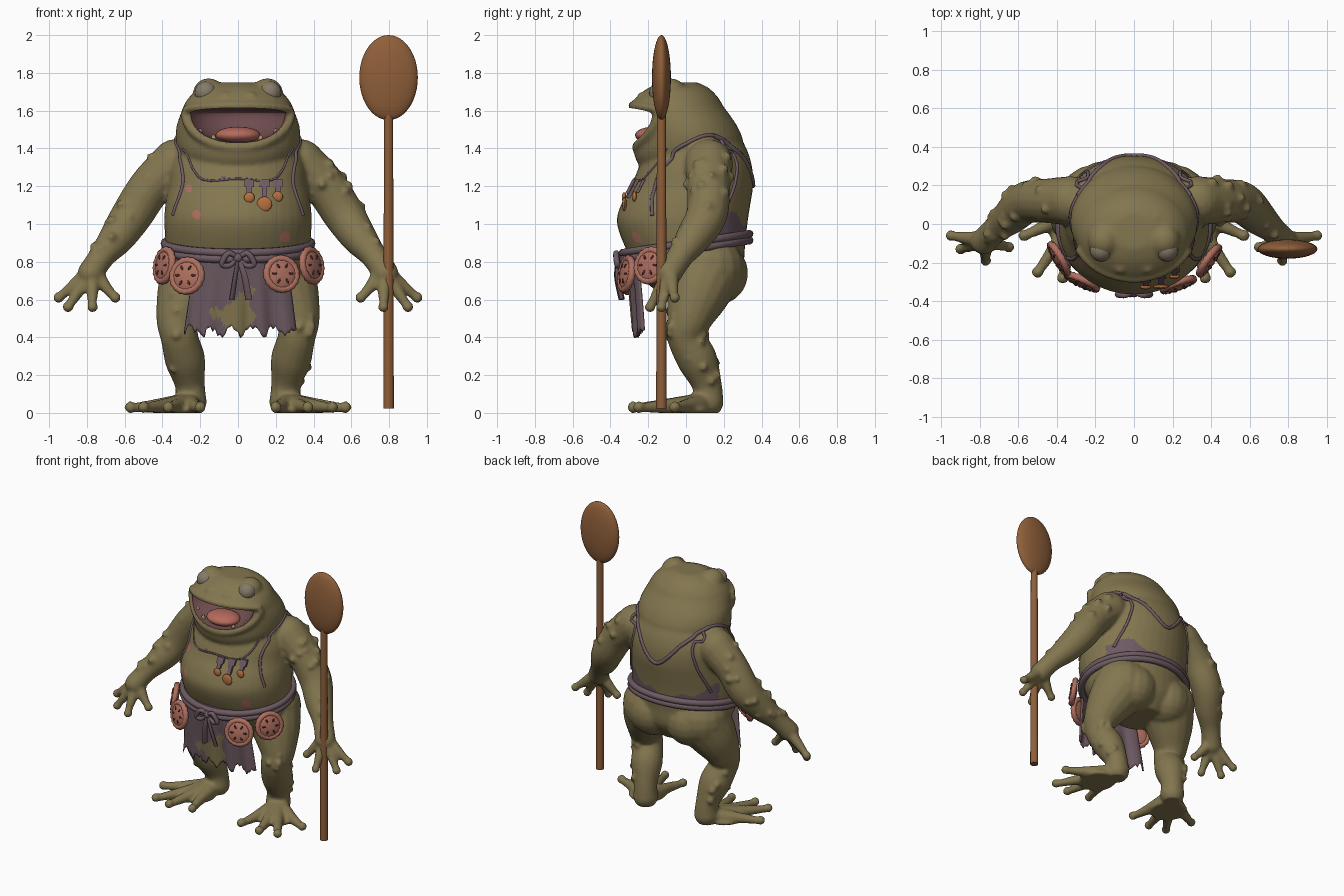
import bpy, bmesh, math, random
from math import sin, cos, pi, sqrt
from mathutils import Vector, Matrix, Quaternion
from mathutils.bvhtree import BVHTree

random.seed(4)
if "Cube" in bpy.data.objects:
    bpy.data.objects.remove(bpy.data.objects["Cube"])


def material(name, code):
    lin = [((int(code[i:i + 2], 16) / 255 + 0.055) / 1.055) ** 2.4 for i in (0, 2, 4)]
    m = bpy.data.materials.new(name)
    m.use_nodes = True
    m.diffuse_color = (*lin, 1)
    m.node_tree.nodes["Principled BSDF"].inputs["Base Color"].default_value = (*lin, 1)
    return m


SKIN = material("olive skin", "83764f")
CLOTH = material("purple cloth", "6d5a62")
SALMON = material("salmon pastry", "b0705f")
SLOT = material("dark filling", "4f2b28")
WOOD = material("brown wood", "8f5f3a")
BRONZE = material("bronze", "b5713f")
EYE = material("grey eye", "857a68")
MOUTH = material("dark mouth", "6f4c4e")
TONGUE = material("pink tongue", "b56a5c")
TOOTH = material("dull tooth", "a08f62")


# ---- helpers ----
def spline(pts, k=6):
    p = [Vector(q) for q in pts]
    p = [p[0]] + p + [p[-1]]
    out = []
    for a, b, c, d in zip(p, p[1:], p[2:], p[3:]):
        for i in range(k):
            t = i / k
            out.append(b + (c - a) * (t / 2) + (a * 2 - b * 5 + c * 4 - d) * (t * t / 2)
                       + (b * 3 - a - c * 3 + d) * (t ** 3 / 2))
    return out + [p[-1]]


def skin_rings(bm, rings, closed=False):
    rows = [[bm.verts.new(c) for c in ring] for ring in rings]
    n = len(rows[0])
    for a, b in zip(rows, rows[1:] + rows[:1] if closed else rows[1:]):
        for i in range(n):
            bm.faces.new((a[i], a[(i + 1) % n], b[(i + 1) % n], b[i]))
    if not closed:
        bm.faces.new(rows[0][::-1])
        bm.faces.new(rows[-1])


def tube(bm, path, n=12, closed=False, flat=1):
    """Sweep along points given as (x, y, z, radius)."""
    m, rings, old, q = len(path), [], Vector((0, 0, 1)), Quaternion()
    for i, p in enumerate(path):
        a = path[(i - 1) % m if closed else max(i - 1, 0)]
        b = path[(i + 1) % m if closed else min(i + 1, m - 1)]
        t = (Vector(b[:3]) - Vector(a[:3])).normalized()
        q = old.rotation_difference(t) @ q
        old = t
        rings.append([Vector(p[:3]) + q @ Vector((cos(j * 2 * pi / n), flat * sin(j * 2 * pi / n), 0)) * p[3]
                      for j in range(n)])
    skin_rings(bm, rings, closed)


def ball(bm, c, size, seg=16, frame=Matrix()):
    size = (size,) * 3 if isinstance(size, float) else size
    mat = frame @ Matrix.Translation(c) @ Matrix.Diagonal((*size, 1))
    return bmesh.ops.create_uvsphere(bm, u_segments=seg, v_segments=seg // 2 + 2, radius=1, matrix=mat)["verts"]


def limb(bm, pts, k=6):
    path = spline(pts, k)
    tube(bm, path, 16)
    for p in (path[0], path[-1]):
        ball(bm, p[:3], float(p[3]))
    return path


def loft(bm, rows, n=40):
    """Stack ellipses given as (z, half width, front y, back y)."""
    skin_rings(bm, [[(w * cos(j * 2 * pi / n), (f + b) / 2 + (b - f) / 2 * sin(j * 2 * pi / n), z)
                     for j in range(n)] for z, w, f, b in spline(rows)])


def finish(name, bm, *mats, angle=50):
    bmesh.ops.recalc_face_normals(bm, faces=bm.faces)
    me = bpy.data.meshes.new(name)
    bm.to_mesh(me)
    bm.free()
    for m in mats:
        me.materials.append(m)
    me.shade_smooth()
    me.set_sharp_from_angle(angle=math.radians(angle))
    ob = bpy.data.objects.new(name, me)
    bpy.context.collection.objects.link(ob)
    return ob


# ---- body: torso, head, limbs fused into one skin ----
bm = bmesh.new()
loft(bm, [(.6, .16, -.1, .22), (.72, .33, -.24, .3), (.85, .375, -.31, .31), (1, .39, -.365, .325),
          (1.1, .385, -.345, .34), (1.2, .37, -.29, .355), (1.3, .36, -.25, .35), (1.4, .32, -.2, .32),
          (1.5, .25, -.1, .26)])
loft(bm, [(1.25, .2, -.2, .26), (1.32, .28, -.255, .29), (1.38, .315, -.275, .3), (1.45, .33, -.27, .3),
          (1.52, .325, -.27, .27), (1.58, .305, -.29, .23), (1.62, .29, -.3, .2), (1.67, .26, -.265, .17),
          (1.72, .2, -.2, .12), (1.75, .1, -.13, .06)])
for s in (1, -1):
    arm = limb(bm, [(s * .33, .12, 1.32, .13), (s * .46, .12, 1.2, .115), (s * .56, .11, 1.05, .11),
                    (s * .64, .04, .93, .095), (s * .72, -.03, .83, .07), (s * .78, -.09, .74, .07)])
    for x, y, z in ((.95, -.06, .61), (.9, -.13, .56), (.77, -.19, .56), (.65, -.12, .61)):
        limb(bm, [(s * .77, -.08, .76, .045), (s * (x * .6 + .31), y * .6 - .035, z * .6 + .3, .032), (s * x, y, z, .021)])
        ball(bm, (s * x, y, z), .03)
    leg = limb(bm, [(s * .2, .11, .76, .2), (s * .27, .06, .62, .165), (s * .315, .015, .49, .12),
                    (s * .31, 0, .4, .1), (s * .28, .06, .28, .107), (s * .255, .11, .15, .08), (s * .25, .115, .06, .085)])
    ball(bm, (s * .15, .16, .74), .17)
    for x, y in ((.57, -.06), (.5, -.25), (.37, -.28), (.2, -.25)):
        limb(bm, [(s * .26, .1, .05, .06), (s * (x * .6 + .11), y * .6 + .03, .035, .036), (s * x, y, .026, .024)])
        ball(bm, (s * x, y, .03), .032)
    ball(bm, (s * .32, -.01, .015), (.13, .14, .035))
    ball(bm, (s * .155, -.085, 1.69), (.085, .09, .082))
    ball(bm, (s * .07, -.23, 1.672), .03)
    # warts
    for path, count in ((arm[2:24], 26), (leg[8:32], 18)):
        for i in range(count):
            p = random.choice(path)
            d = Vector((s * random.uniform(0, 1), random.uniform(-1, 1), random.uniform(-.3, .8))).normalized()
            ball(bm, p.xyz + d * p.w, random.uniform(.017, .028), 10)
    for i in range(4):
        ball(bm, (s * random.uniform(.03, .12), random.uniform(0, .1), random.uniform(1.69, 1.73)), .022, 10)
# lips
arc = [i * pi / 24 for i in range(25)]
lip_y = lambda x: -.262 * sqrt(1 - (x / .33) ** 2)
tube(bm, [(.28 * cos(a), lip_y(.28 * cos(a)), 1.59 - .185 * sin(a), .026) for a in arc])
tube(bm, [(.28 * cos(a), lip_y(.28 * cos(a)) - .025 * sin(a), 1.6 + .028 * sin(a), .02) for a in arc])
body = finish("body", bm, SKIN)

# mouth cutter
MC, MS = Vector((0, -.27, 1.585)), Vector((.27, .24, .155))
bm = bmesh.new()
for v in ball(bm, (0, 0, 0), 1.0, 48):
    v.co = MC + Vector((v.co.x * MS.x, v.co.y * MS.y, v.co.z * (.03 if v.co.z > 0 else MS.z)))
cutter = finish("mouth_cutter", bm, SKIN)
cutter.hide_render = True
mod = body.modifiers.new("fuse", 'REMESH')
mod.mode, mod.voxel_size = 'VOXEL', .012
mod = body.modifiers.new("soften", 'SMOOTH')
mod.factor, mod.iterations = .5, 5
mod = body.modifiers.new("mouth", 'BOOLEAN')
mod.operation, mod.solver, mod.object = 'DIFFERENCE', 'EXACT', cutter
me = bpy.data.meshes.new_from_object(body.evaluated_get(bpy.context.evaluated_depsgraph_get()))
body.modifiers.clear()
body.data = me
bpy.data.objects.remove(cutter)
me.materials.clear()
for m in (SKIN, CLOTH, SALMON, MOUTH):
    me.materials.append(m)
for v in me.vertices:
    v.co.z = max(v.co.z, 0)


def in_mouth(c):
    d = c - MC
    return (d.x / MS.x) ** 2 + (d.y / MS.y) ** 2 + (d.z / (.03 if d.z > 0 else MS.z)) ** 2 < 1.03


# patches of colour on the vest and mouth lining
spots = ((-.26, 1.19, .02, 2), (-.22, 1.05, .024, 2), (.25, .93, .03, 2), (-.08, 1.24, .016, 1))
for f in me.polygons:
    c, f.material_index = f.center, 0
    if in_mouth(c):
        f.material_index = 3
    elif c.y > .12 and abs(c.x) < .39 and .93 < c.z < 1.0 + .05 * sin(9 * c.x - 1) + .02 * sin(31 * c.x):
        f.material_index = 1
    elif c.y < -.1:
        for x, z, r, k in spots:
            if (c.x - x) ** 2 + (c.z - z) ** 2 < r * r:
                f.material_index = k
me.shade_smooth()
me.set_sharp_from_angle(angle=math.radians(50))
tree = BVHTree.FromPolygons([v.co for v in me.vertices], [p.vertices for p in me.polygons])

# ---- face ----
bm = bmesh.new()
for s in (1, -1):
    ball(bm, (s * .17, -.135, 1.695), .06, 24)
finish("eyes", bm, EYE)
bm = bmesh.new()
ball(bm, (0, -.17, 1.47), (.12, .1, .045), 24)
finish("tongue", bm, TONGUE)
bm = bmesh.new()
for x in (-.2, -.13, .12, .2):
    ball(bm, (x, lip_y(x) + .02, 1.59 - .17 * sqrt(1 - (x / .28) ** 2)), (.016, .014, .035), 10)
finish("teeth", bm, TOOTH)

# ---- vest trims laid on the skin ----
bm = bmesh.new()


def trim(pts, r):
    tube(bm, [(*tree.find_nearest(p)[0], r) for p in spline(pts, 10)], 8)


trim([(-.29, -.1, 1.4), (-.21, -.25, 1.25), (0, -.3, 1.25), (.21, -.25, 1.25), (.29, -.1, 1.4)], .006)
trim([(-.3, .15, 1.47), (-.2, .34, 1.38), (0, .4, 1.2), (.2, .34, 1.38), (.3, .15, 1.47)], .013)
for s in (1, -1):
    trim([(s * .38, -.2, 1.05), (s * .34, -.2, 1.25), (s * .34, -.04, 1.4), (s * .3, .15, 1.47),
          (s * .28, .32, 1.36), (s * .32, .3, 1.18), (s * .37, .2, 1.0)], .01)
finish("vest_trim", bm, CLOTH)

# ---- belt and bow ----
bm = bmesh.new()
for dz in (-.017, .017):
    tube(bm, [(.388 * cos(a), .335 * sin(a), .88 + dz + .05 * sin(a), .022)
              for a in (i * pi / 32 for i in range(64))], 10, True)
finish("belt", bm, CLOTH)
bm = bmesh.new()
ball(bm, (0, -.355, .82), .026)
for s in (1, -1):
    tube(bm, spline([(0, -.355, .82, .012), (s * .05, -.37, .845, .016), (s * .085, -.365, .79, .016),
                     (s * .045, -.36, .78, .014), (0, -.355, .82, .01)]), 8)
    tube(bm, spline([(0, -.36, .82, .012), (s * .025 + .01, -.365, .72, .018), (s * .045 + .012, -.34, .6, .02)]), 8, flat=.6)
finish("bow", bm, CLOTH)

# ---- ragged apron skirt ----
bm = bmesh.new()
NX, NZ = 48, 24
hem = [.425 + .02 * sin(i * .7) + random.uniform(-.012, .025) for i in range(NX + 1)]
grid = []
for j in range(NZ + 1):
    t, row = j / NZ, []
    for i in range(NX + 1):
        u = i / NX * 2 - 1
        x = .015 + u * (.24 + .055 * t)
        y = -.325 + .05 * t + .9 * x * x * (1 - .5 * t) + .012 * t * sin(u * 13)
        row.append(bm.verts.new((x, y, .87 + (hem[i] - .87) * t)))
    grid.append(row)
for a, b in zip(grid, grid[1:]):
    for i in range(NX):
        f = bm.faces.new((a[i], b[i], b[i + 1], a[i + 1]))
        c = f.calc_center_median()
        blotch = abs(c.x) < .075 + .02 * sin(c.z * 40) and c.z < .62 + .05 * sin(c.x * 25)
        f.material_index = int(blotch or (c.x + .12) ** 2 + (c.z - .53) ** 2 < .0009)
skirt = finish("apron_skirt", bm, CLOTH, SKIN)
skirt.modifiers.new("thickness", 'SOLIDIFY').thickness = .012

# ---- round pastries hung from the belt ----
for k, (x, y, z, turn) in enumerate(((-.27, -.3, .725, -25), (-.39, -.18, .78, -60), (.23, -.315, .735, 20), (.39, -.19, .78, 55))):
    bm = bmesh.new()
    frame = Matrix.Translation((x, y, z)) @ Matrix.Rotation(math.radians(turn), 4, 'Z') @ Matrix.Rotation(-.15, 4, 'X')
    ball(bm, (0, 0, 0), (.085, .026, .085), 24, frame)
    tube(bm, [(*(frame @ Vector((.083 * cos(a), 0, .083 * sin(a)))), .017 + .004 * (i % 2))
              for i, a in enumerate(j * pi / 18 for j in range(36))], 8, True)
    start = len(bm.faces)
    for a in (i * pi / 3 for i in range(6)):
        spin = frame @ Matrix.Rotation(a, 4, 'Y')
        ball(bm, (.046, -.022, 0), (.015, .006, .006), 8, spin)
    bm.faces.ensure_lookup_table()
    for f in bm.faces[start:]:
        f.material_index = 1
    finish(f"pastry_{k + 1}", bm, SALMON, SLOT)

# ---- medals on the chest ----
ribbons, discs = bmesh.new(), bmesh.new()
for x, z, r in ((.06, 1.14, .028), (.14, 1.105, .04), (.21, 1.145, .028)):
    y = tree.ray_cast(Vector((x, -1, z)), Vector((0, 1, 0)))[0].y - .008
    top = tree.ray_cast(Vector((x, -1, 1.23)), Vector((0, 1, 0)))[0].y - .006
    ball(discs, (x, y, z), (r, .012, r), 20)
    for w, a, b in ((.026, 1.235, 1.195), (.014, 1.2, z + r * .8)):
        ya, yb = [top + (y - top) * (1.235 - h) / (1.235 - z) for h in (a, b)]
        skin_rings(ribbons, [[(x - w, q - .006, h), (x + w, q - .006, h), (x + w, q + .012, h), (x - w, q + .012, h)]
                             for q, h in ((ya, a), (yb, b))])
finish("medal_ribbons", ribbons, CLOTH, angle=30)
finish("medal_discs", discs, BRONZE)

# ---- paddle ----
bm = bmesh.new()
tube(bm, [(.797, -.13, .022, .028), (.797, -.13, 1.6, .024)], 16)
finish("paddle_shaft", bm, WOOD)
bm = bmesh.new()
ball(bm, (.797, -.13, 1.775), (.155, .05, .225), 40)
finish("paddle_blade", bm, WOOD)
